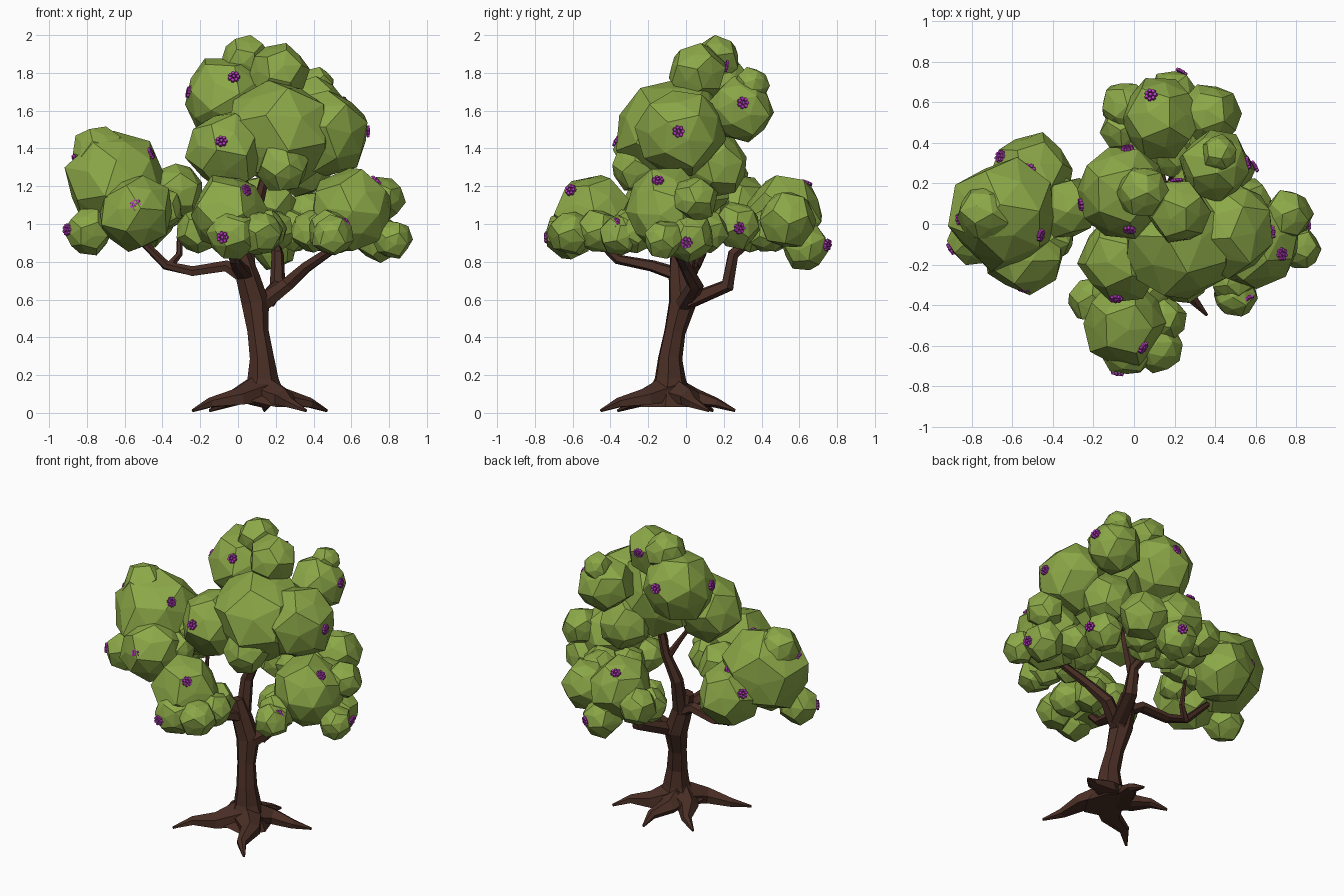
import bpy, bmesh, math, random
from mathutils import Vector, Matrix, Euler
from mathutils.bvhtree import BVHTree

if "Cube" in bpy.data.objects:
    bpy.data.objects.remove(bpy.data.objects["Cube"])

random.seed(11)


def material(name, rgb):
    m = bpy.data.materials.new(name)
    m.diffuse_color = (*rgb, 1)
    m.use_nodes = True
    m.node_tree.nodes["Principled BSDF"].inputs["Base Color"].default_value = m.diffuse_color
    return m


LEAF = material("leaf green", (0.26, 0.39, 0.064))
BARK = material("bark brown", (0.066, 0.027, 0.018))
PETAL = material("petal purple", (0.46, 0.045, 0.50))


def finish(name, bm, mat):
    me = bpy.data.meshes.new(name)
    bm.to_mesh(me)
    bm.free()
    me.materials.append(mat)
    ob = bpy.data.objects.new(name, me)
    bpy.context.collection.objects.link(ob)


def tube(bm, pts, radii, sides=6):
    """Faceted limb through the points, one radius per point."""
    P = [Vector(p) for p in pts]
    rings, side = [], None
    for i, p in enumerate(P):
        t = (P[min(i + 1, len(P) - 1)] - P[max(i - 1, 0)]).normalized()
        if side is None:
            side = t.orthogonal()
        side = (side - t * side.dot(t)).normalized()
        up = t.cross(side)
        ring = []
        for k in range(sides):
            a = math.tau * k / sides
            v = p + radii[i] * (side * math.cos(a) + up * math.sin(a))
            v.z = max(v.z, p.z - .02, 0)      # flat underside near the ground
            ring.append(bm.verts.new(v))
        rings.append(ring)
    for a, b in zip(rings, rings[1:]):
        for k in range(sides):
            j = (k + 1) % sides
            bm.faces.new((a[k], a[j], b[j], b[k]))
    bm.faces.new(rings[0][::-1])
    bm.faces.new(rings[-1])
    bmesh.ops.recalc_face_normals(bm, faces=bm.faces[:])


# trunk with flared foot
bm = bmesh.new()
tube(bm, [(.12, -.09, .05), (.13, -.09, .09), (.13, -.085, .18), (.125, -.085, .29),
          (.105, -.06, .43), (.09, -.02, .58), (.05, -.03, .72), (.02, -.04, .84)],
     [.17, .125, .085, .066, .058, .075, .065, .045], 7)
finish("trunk", bm, BARK)

# roots, each with a slight sideways wriggle
bm = bmesh.new()
foot = Vector((.12, -.09))
for tip in [(.36, -.45), (.47, .12), (-.24, -.36), (-.15, .14), (.14, .26)]:
    d = Vector(tip) - foot
    n = Vector((-d.y, d.x)) * .08
    m1, m2 = foot + d * .4 + n, foot + d * .72 - n * .5
    tube(bm, [(*foot, .09), (*m1, .065), (*m2, .048), (*tip, .012)], [.12, .065, .032, .008])
finish("roots", bm, BARK)

# limbs: start radius, then the path; the radius tapers along it
bm = bmesh.new()
for r, path in [
    (.046, [(.05, -.03, .70), (-.06, 0, .77), (-.24, .03, .745), (-.38, .05, .78), (-.55, .05, .95)]),
    (.026, [(-.37, .05, .77), (-.31, .09, .84), (-.31, .12, 1.0)]),
    (.050, [(.04, -.04, .72), (0, -.18, .77), (-.02, -.36, .81), (-.03, -.5, .95)]),
    (.056, [(.10, -.02, .55), (.26, .05, .675), (.36, 0, .77), (.58, -.08, .92)]),
    (.054, [(.14, .02, .58), (.21, .22, .67), (.21, .25, .84), (.14, .48, 1.03)]),
    (.050, [(.05, -.02, .70), (.04, .04, .95), (.11, .06, 1.12), (.18, .06, 1.4)]),
    (.025, [(.10, .05, 1.1), (.05, 0, 1.2), (-.03, -.08, 1.35)]),
]:
    n = len(path) - 1
    for v in range(2):      # gentle taper
        radii = [r * (1 - .6 * i / n) for i in range(n + 1)]
    tube(bm, path, radii)
finish("branches", bm, BARK)

# main foliage clumps: x, y, z, radius, largest first in each cluster
CLUMPS = {
    "left_foliage": [(-.64, .05, 1.21, .275), (-.74, .05, 1.38, .14), (-.54, -.14, 1.06, .205),
                     (-.5, .25, 1.08, .2), (-.33, .08, 1.17, .15), (-.79, -.08, .96, .125)],
    "front_foliage": [(-.05, -.49, 1.06, .205), (-.03, -.62, .95, .135), (.12, -.61, .95, .12)],
    "right_foliage": [(.6, -.1, 1.07, .225), (.82, -.12, .92, .105), (.76, .05, 1.13, .12),
                      (.5, -.35, .94, .11), (.74, .02, .93, .13), (.47, .27, .99, .125)],
    "back_foliage": [(.13, .52, 1.06, .2), (.37, .54, 1.02, .155), (-.04, .58, 1, .125),
                     (.19, .63, .88, .125)],
    "crown_foliage": [(.22, -.07, 1.48, .295), (.47, -.02, 1.48, .235), (-.06, .16, 1.67, .23),
                      (-.06, -.17, 1.39, .215), (.24, -.26, 1.3, .135), (.22, .06, 1.8, .155),
                      (.04, .16, 1.875, .125), (.4, .29, 1.61, .175), (.34, .16, 1.31, .17),
                      (.42, .35, 1.74, .09)],
}
AXIS = Vector((.08, 0, 0))

# unit clump: dodecahedron corners plus sunken face centres
ico = bmesh.new()
bmesh.ops.create_icosphere(ico, subdivisions=1, radius=1)
UNIT = [f.calc_center_median().normalized() for f in ico.faces]
UNIT += [v.co.normalized() * .89 for v in ico.verts]
ico.free()

surfaces = []
for name, clumps in CLUMPS.items():
    whole = [(Vector(c[:3]), c[3]) for c in clumps]
    # small clumps tucked under the inner side of each low cluster
    c, r = whole[0]
    if name != "crown_foliage":
        inward = (AXIS - c).to_2d().normalized()
        for turn in (-1.2, -.4, .4, 1.2):
            h = inward.copy()
            h.rotate(Matrix.Rotation(turn, 2))
            whole.append((c + Vector((h.x, h.y, -.5)) * r * .95, .115))
    bm = bmesh.new()
    for c, r in whole:
        rot = Euler([random.uniform(0, math.tau) for _ in range(3)]).to_matrix()
        part = bmesh.new()
        for u in UNIT:
            part.verts.new(c + rot @ u * r * random.uniform(.97, 1.09))
        bmesh.ops.convex_hull(part, input=part.verts[:])
        bmesh.ops.delete(part, geom=[v for v in part.verts if not v.link_faces], context='VERTS')
        bmesh.ops.recalc_face_normals(part, faces=part.faces[:])
        surfaces.append((c, r, BVHTree.FromBMesh(part)))
        tmp = bpy.data.meshes.new("tmp")
        part.to_mesh(tmp)
        part.free()
        bm.from_mesh(tmp)
        bpy.data.meshes.remove(tmp)
    finish(name, bm, LEAF)

# blossoms: seven petals around a centre, seated on the nearest clump
FLOWERS = [(-.02, -.03, 1.78), (-.28, .09, 1.7), (.38, -.2, 1.6), (.68, -.04, 1.49),
           (-.09, -.38, 1.44), (-.49, -.04, 1.35), (-.86, .02, 1.34), (-.54, -.32, 1.1),
           (.05, -.62, 1.19), (.73, -.15, 1.23), (.56, -.37, 1.0), (-.9, -.12, .97),
           (-.08, -.73, .93), (.09, .62, 1.19), (.23, .74, .89), (-.03, .38, 1.72),
           (.21, .22, 1.84), (.55, .3, 1.64), (.86, 0, .9), (.58, .28, .98),
           (-.67, .34, 1.16), (-.52, .27, 1.28)]
bm = bmesh.new()
for p in map(Vector, FLOWERS):
    c, r, tree = min(surfaces, key=lambda s: abs((p - s[0]).length - s[1]))
    d = (p - c).normalized()
    hit, nor, _, _ = tree.ray_cast(c + d * 3 * r, -d)
    if any((hit - o).length < s * .85 for o, s, t in surfaces if t is not tree):
        hit = p
    if nor.dot(d) < 0:
        nor = -nor
    frame = Matrix.Translation(hit + nor * .008) @ nor.to_track_quat('Z', 'Y').to_matrix().to_4x4()
    for k in range(8):
        loc = Matrix.Translation((0, 0, .003))
        if k < 7:
            loc = Matrix.Rotation(math.tau * k / 7, 4, 'Z') @ Matrix.Translation((.022, 0, 0))
        bmesh.ops.create_cone(bm, cap_ends=True, segments=6, radius1=.012, radius2=.009,
                              depth=.014, matrix=frame @ loc)
finish("blossoms", bm, PETAL)
